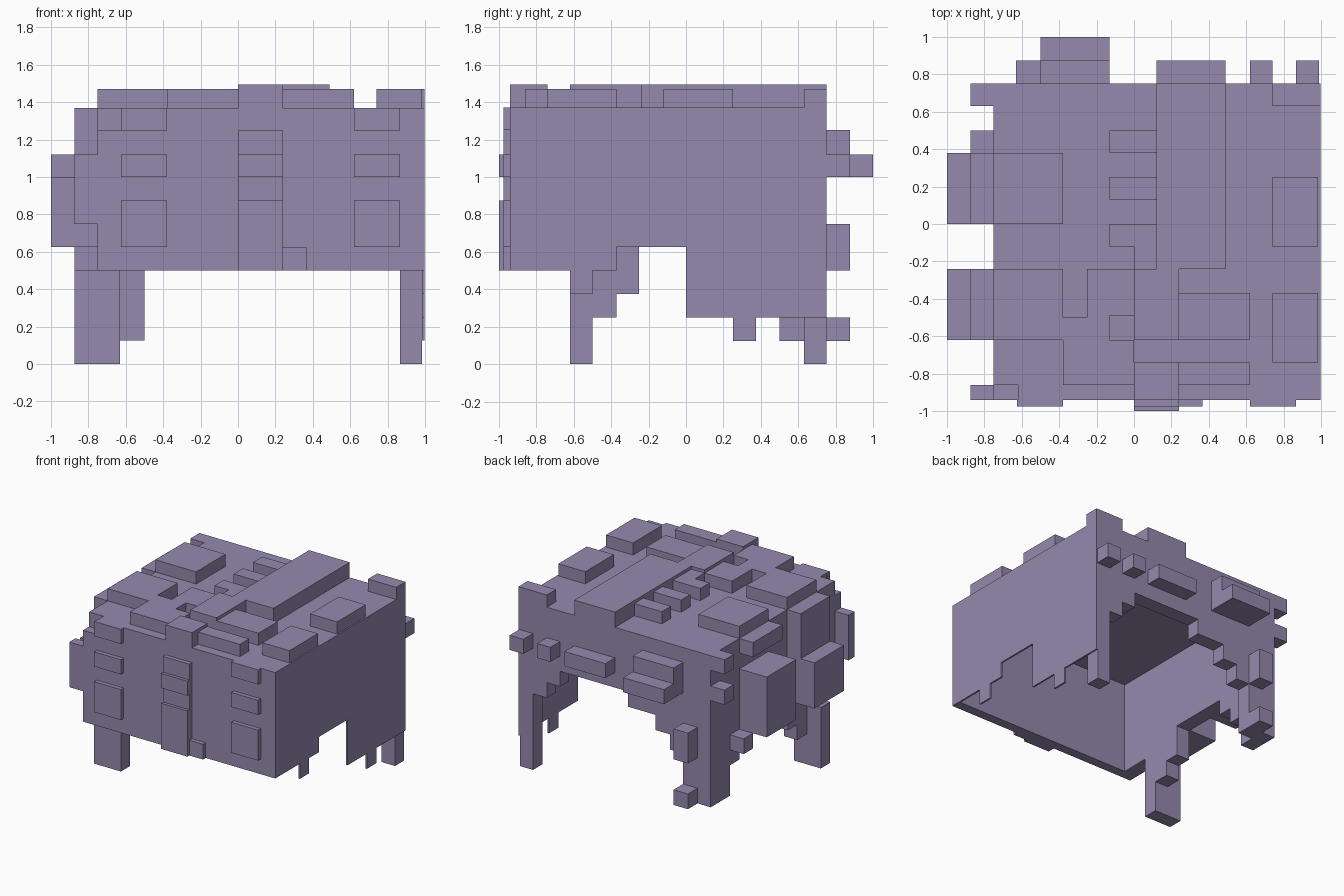
import bpy, bmesh

mat = bpy.data.materials.new("dusty purple")
mat.diffuse_color = (0.296, 0.252, 0.42, 1)


def blocks(name, boxes):
    """One object made from boxes given as x0, x1, y0, y1, z0, z1."""
    bm = bmesh.new()
    for x0, x1, y0, y1, z0, z1 in boxes:
        vs = bmesh.ops.create_cube(bm, size=1)["verts"]
        for v in vs:
            v.co = (x1 if v.co.x > 0 else x0,
                    y1 if v.co.y > 0 else y0,
                    z1 if v.co.z > 0 else z0)
    me = bpy.data.meshes.new(name)
    bm.to_mesh(me)
    bm.free()
    me.materials.append(mat)
    ob = bpy.data.objects.new(name, me)
    bpy.context.collection.objects.link(ob)
    return ob


def columns(name, axis, c0, c1, top, steps):
    """Wall with a stepped lower edge: steps are (start, end, bottom)."""
    if axis == "x":
        return blocks(name, [(a, b, c0, c1, z, top) for a, b, z in steps])
    return blocks(name, [(c0, c1, a, b, z, top) for a, b, z in steps])


ROOF, PLATE, RIDGE = 1.37, 1.47, 1.495

# Hollow shell: roof, front wall with corner notch, stepped side and back walls
blocks("roof", [(-.75, .99, -.86, .75, 1.25, ROOF)])
blocks("front_wall", [(-.75, .99, -.94, -.86, .5, 1.25),
                      (-.62, .99, -.94, -.86, 1.25, ROOF)])
columns("right_wall", "y", .983, .997, ROOF, [
    (-.94, -.62, .5), (-.62, -.5, .375), (-.5, -.37, .5), (-.37, 0, .625),
    (0, .25, .25), (.25, .375, .125), (.375, .5, .25), (.5, .75, .25)])
columns("left_wall", "y", -.75, -.63, ROOF, [
    (-.86, -.62, .5), (-.62, -.5, 0), (-.5, -.37, .25), (-.37, -.25, .375),
    (-.25, 0, .625), (0, .25, .625), (.25, .375, .5), (.375, .5, .375),
    (.5, .75, .125)])
columns("back_wall", "x", .63, .75, ROOF, [
    (.865, .985, 0), (.74, .865, .625), (.62, .74, .75), (0, .62, .875),
    (-.25, 0, .75), (-.38, -.25, .625), (-.5, -.38, .5), (-.63, -.5, .125)])

# Outer half of the front left leg and foot block of the back left leg
blocks("front_left_leg", [(-.875, -.75, -.62, -.5, 0, .5)])
blocks("back_left_foot", [(-.63, -.5, .75, .875, .125, .25)])

# Raised plates on the roof
blocks("left_roof_plates", [
    (-.75, -.38, 0, .38, ROOF, PLATE),
    (-.75, -.38, -.62, -.24, ROOF, PLATE),
    (-.38, -.25, -.86, -.5, ROOF, PLATE),
    (-.25, -.13, -.86, -.24, ROOF, PLATE),
    (-.13, 0, -.86, -.62, ROOF, PLATE),
    (-.13, 0, -.49, -.24, ROOF, PLATE)])
blocks("right_roof_plates", [
    (.24, .62, -.62, -.37, ROOF, PLATE),
    (.24, .62, -.86, -.74, ROOF, PLATE),
    (.74, .985, -.12, .25, ROOF, PLATE),
    (.74, .985, -.74, -.37, ROOF, PLATE),
    (.74, .997, .63, .75, ROOF, PLATE)])
blocks("middle_roof_plates", [
    (-.13, .12, .38, .5, ROOF, PLATE),
    (-.13, .12, .13, .25, ROOF, PLATE),
    (-.13, .12, -.12, 0, ROOF, PLATE),
    (0, .12, -.24, -.12, ROOF, PLATE)])
blocks("roof_ridge", [
    (.12, .49, -.24, .75, ROOF, RIDGE),
    (0, .24, -.62, -.24, ROOF, RIDGE),
    (0, .24, -.94, -.74, ROOF, RIDGE)])

# Shallow panels on the front, repeated on both sides
for side, a, b in (("left", -.625, -.38), ("right", .62, .865)):
    blocks(side + "_front_panels", [
        (a, b, -.975, -.94, z0, z1)
        for z0, z1 in ((.625, .875), (1.0, 1.12), (1.25, ROOF))])
blocks("centre_front_strip", [
    (0, .24, -.975, -.94, .5, 1.25), (.24, .365, -.975, -.94, .5, .625),
    (0, .24, -1, -.975, .5, .875), (0, .24, -1, -.975, 1.0, 1.12)])

# Blocks sticking out of the left side
blocks("left_side_blocks", [
    (-1, -.75, 0, .38, .625, 1.12),
    (-1, -.75, -.62, -.24, .625, 1.0),
    (-.875, -.75, -.62, -.24, 1.0, ROOF),
    (-.875, -.75, 0, .38, 1.25, ROOF),
    (-.875, -.75, .38, .5, .5, .625),
    (-.875, -.75, -.94, -.86, .75, 1.12),
    (-.875, -.75, .63, .75, 1.0, 1.12),
    (-.875, -.75, .63, .75, 1.25, ROOF)])

# Blocks sticking out of the back
blocks("back_blocks", [
    (.865, .99, .75, .875, 1.0, 1.12),
    (.62, .74, .75, .875, 1.0, 1.12),
    (.12, .49, .75, .875, 1.0, 1.12),
    (-.5, -.13, .75, .875, 1.12, 1.25),
    (-.5, -.13, .75, 1.0, 1.0, 1.12),
    (-.63, -.5, .75, .875, .5, .75)])
